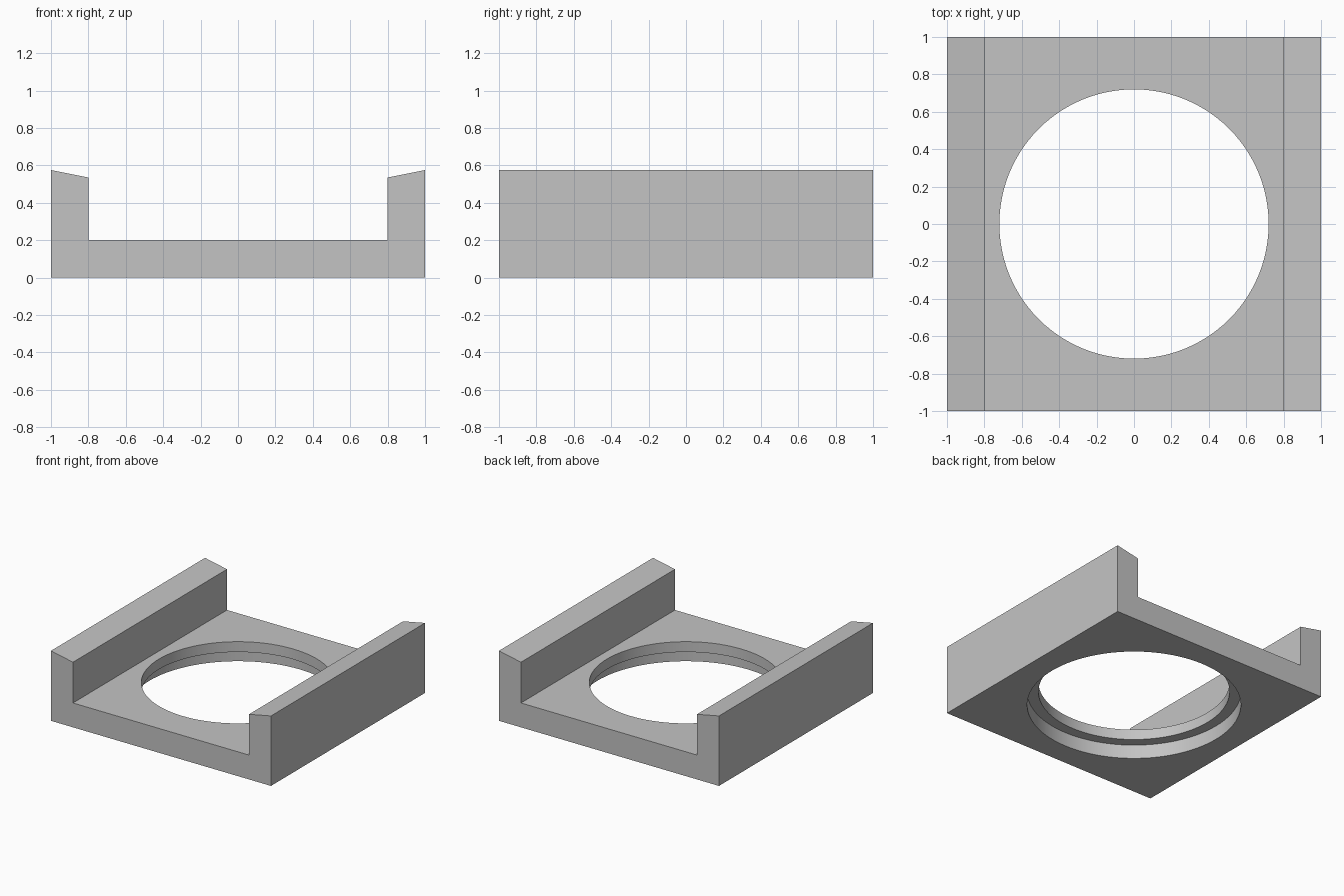
import bpy
import bmesh

cube = bpy.data.objects.get("Cube")
if cube:
    bpy.data.objects.remove(cube, do_unlink=True)

# Single plain grey
grey = bpy.data.materials.new("light grey")
grey.use_nodes = True
colour = (0.55, 0.55, 0.55, 1)
grey.diffuse_color = colour
grey.node_tree.nodes["Principled BSDF"].inputs["Base Color"].default_value = colour

# Channel profile: floor slab with two side walls whose tops slope inward
half = [(1, 0), (1, 0.575), (0.8, 0.535), (0.8, 0.2)]
profile = half + [(-x, z) for x, z in reversed(half)]

bm = bmesh.new()
face = bm.faces.new([bm.verts.new((x, -1, z)) for x, z in profile])
ext = bmesh.ops.extrude_face_region(bm, geom=[face])
moved = [v for v in ext["geom"] if isinstance(v, bmesh.types.BMVert)]
bmesh.ops.translate(bm, verts=moved, vec=(0, 2, 0))
bmesh.ops.recalc_face_normals(bm, faces=bm.faces)
mesh = bpy.data.meshes.new("channel_base")
bm.to_mesh(mesh)
bm.free()
base = bpy.data.objects.new("channel_base", mesh)
bpy.context.collection.objects.link(base)
mesh.materials.append(grey)


def bore(name, radius, bottom, top):
    """Cut a round vertical hole through part of the floor."""
    bpy.ops.mesh.primitive_cylinder_add(
        vertices=96, radius=radius, depth=top - bottom,
        location=(0, 0, (top + bottom) / 2))
    cutter = bpy.context.object
    cutter.name = name
    cutter.data.materials.append(grey)
    cutter.hide_render = True
    mod = base.modifiers.new(name, "BOOLEAN")
    mod.operation = "DIFFERENCE"
    mod.solver = "EXACT"
    mod.object = cutter
    bpy.context.view_layer.objects.active = base
    bpy.ops.object.modifier_apply(modifier=name)
    bpy.data.objects.remove(cutter, do_unlink=True)


# Through hole, and the wider recess beneath it that leaves a thin lip
bore("through_hole_cutter", 0.72, -0.2, 0.4)
bore("recess_cutter", 0.805, -0.2, 0.115)

# Smooth round walls, sharp edges elsewhere
bpy.ops.object.select_all(action="DESELECT")
base.select_set(True)
bpy.context.view_layer.objects.active = base
bpy.ops.object.shade_smooth_by_angle()
